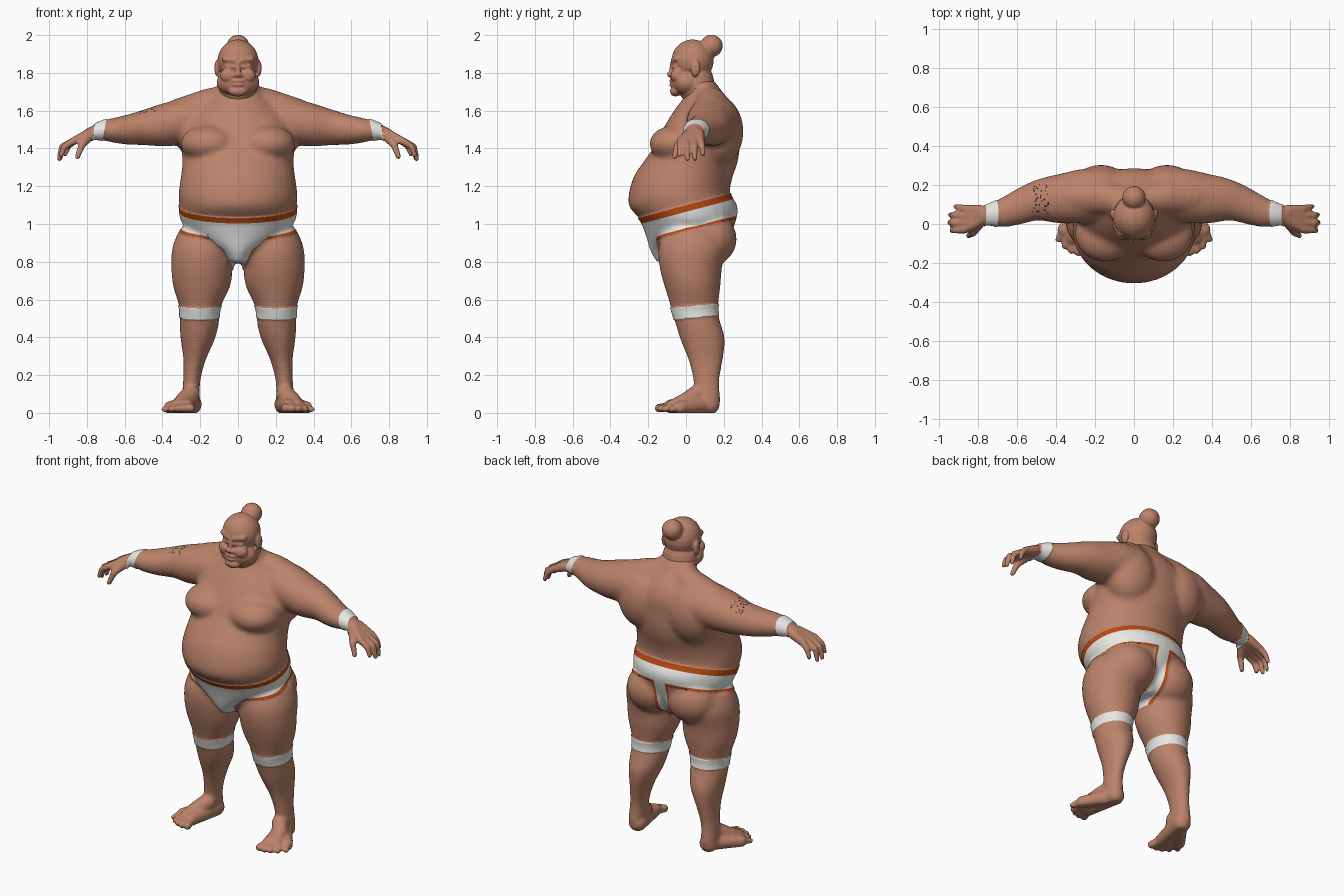
import bpy, bmesh, random
from mathutils import Vector
from math import cos, sin, pi, tau

random.seed(4)
cube = bpy.data.objects.get("Cube")
if cube:
    bpy.data.objects.remove(cube, do_unlink=True)


def material(name, rgb):
    m = bpy.data.materials.new(name)
    m.use_nodes = True
    m.diffuse_color = (*rgb, 1)
    m.node_tree.nodes["Principled BSDF"].inputs["Base Color"].default_value = (*rgb, 1)
    return m


MATERIALS = [material("skin", (0.50, 0.225, 0.145)), material("white cloth", (0.8, 0.8, 0.78)),
             material("orange trim", (0.5, 0.07, 0.006)), material("black ink", (0.01, 0.01, 0.01))]
SKIN, WHITE, ORANGE, BLACK = range(4)


class Form:
    """Overlapping closed shells, mirrored when off-centre."""

    def __init__(self):
        self.verts, self.faces = [], []

    def add_rings(self, rings):
        for s in (1, -1) if abs(sum(p[0] for p in rings[0])) > 1e-3 else (1,):
            start, n = len(self.verts), len(rings[0])
            for ring in rings:
                self.verts += [(s * x, y, z) for x, y, z in ring]
            for k in range(len(rings) - 1):
                a = start + k * n
                self.faces += [(a + i, a + (i + 1) % n, a + n + (i + 1) % n, a + n + i)
                               for i in range(n)]
            last = len(self.verts) - n
            self.faces += [tuple(range(start, start + n))[::-1], tuple(range(last, last + n))]

    def ball(self, centre, radii, n=24):
        x, y, z = centre
        rings = []
        for k in range(n // 2):
            t = pi * (k + .5) / (n // 2)
            rings.append([(x + radii[0] * sin(t) * cos(tau * i / n),
                           y + radii[1] * sin(t) * sin(tau * i / n),
                           z - radii[2] * cos(t)) for i in range(n)])
        self.add_rings(rings)

    def chain(self, *points):
        """Tapering round limb through points (x, y, z, radius)."""
        for a, b in zip(points, points[1:]):
            a, b = Vector(a), Vector(b)
            steps = int((b - a).length / (.5 * min(a[3], b[3]))) + 1
            for i in range(steps + 1):
                p = a + (b - a) * (i / steps)
                self.ball(p[:3], (p[3],) * 3, 12)

    def loft(self, sections, along="z", n=32):
        """Elliptical sections (x, y, z, first radius, second radius)."""
        rings = []
        for x, y, z, ra, rb in smooth_path(sections):
            flat = [(ra * cos(tau * i / n), rb * sin(tau * i / n)) for i in range(n)]
            rings.append([(x + c, y + d, z) if along == "z" else (x, y + c, z + d)
                          for c, d in flat])
        self.add_rings(rings)

    def fuse(self, name, voxel, iterations):
        """Merge the shells into one softened skin; returns the mesh."""
        raw = bpy.data.meshes.new(name + "_raw")
        raw.from_pydata(self.verts, [], self.faces)
        ob = bpy.data.objects.new(name + "_raw", raw)
        bpy.context.collection.objects.link(ob)
        merge = ob.modifiers.new("merge", "REMESH")
        merge.mode, merge.voxel_size = "VOXEL", voxel
        soften = ob.modifiers.new("soften", "SMOOTH")
        soften.factor, soften.iterations = .5, iterations
        dg = bpy.context.evaluated_depsgraph_get()
        mesh = bpy.data.meshes.new_from_object(ob.evaluated_get(dg))
        bpy.data.objects.remove(ob, do_unlink=True)
        bpy.data.meshes.remove(raw)
        return mesh


def smooth_path(sections, steps=3):
    """Catmull-Rom interpolation of section data."""
    k = [Vector(r) for r in sections]
    k = [k[0]] + k + [k[-1]]
    out = []
    for a, b, c, d in zip(k, k[1:], k[2:], k[3:]):
        for i in range(steps):
            t = i / steps
            out.append(b + (c - a) * (t / 2) + (a * 2 - b * 5 + c * 4 - d) * (t * t / 2)
                       + (b * 3 - a - c * 3 + d) * (t ** 3 / 2))
    return out + [k[-1]]


def finish(mesh, name):
    mesh.materials.clear()
    for m in MATERIALS:
        mesh.materials.append(m)
    mesh.polygons.foreach_set("use_smooth", [True] * len(mesh.polygons))
    bpy.context.collection.objects.link(bpy.data.objects.new(name, mesh))


# Trunk: hips, belly, chest and neck
core = Form()
core.loft([(0, 0, .80, .05, .155), (0, 0, .86, .11, .185), (0, .01, .93, .23, .215),
           (0, .01, 1.02, .3, .25), (0, -.015, 1.09, .31, .285), (0, -.035, 1.16, .315, .268),
           (0, -.015, 1.25, .303, .262), (0, .02, 1.32, .295, .252), (0, .055, 1.4, .3, .23),
           (0, .075, 1.48, .3, .21), (0, .095, 1.55, .27, .19), (0, .105, 1.62, .2, .155),
           (0, .1, 1.69, .13, .1), (0, .07, 1.76, .1, .08)])
core.ball((.15, -.05, 1.425), (.155, .145, .1))     # chest
core.ball((.17, .165, 1.49), (.16, .14, .19))       # shoulder blades
core.ball((.14, .12, .92), (.155, .15, .145))       # buttocks
core.chain((.06, .12, 1.66, .08), (.17, .14, 1.615, .1), (.3, .14, 1.56, .11))

# Arms
core.loft([(.12, .14, 1.55, .13, .12), (.25, .145, 1.55, .14, .125), (.38, .13, 1.527, .128, .117),
           (.49, .125, 1.513, .107, .096), (.58, .095, 1.5, .097, .081), (.66, .065, 1.496, .082, .066),
           (.72, .052, 1.495, .063, .052), (.78, .045, 1.484, .047, .034),
           (.82, .042, 1.465, .05, .03)], along="x")

# Legs
core.loft([(.17, .04, .97, .14, .15), (.185, .035, .88, .162, .18), (.19, .025, .78, .163, .167),
           (.192, .033, .68, .154, .15), (.198, .041, .6, .124, .133), (.203, .046, .54, .104, .123),
           (.205, .062, .48, .105, .12), (.213, .088, .39, .091, .119), (.23, .104, .28, .059, .092),
           (.245, .108, .17, .046, .07), (.25, .11, .08, .049, .073), (.25, .11, .02, .05, .07)])
core_mesh = core.fuse("core", .013, 9)

# Hands and feet joined to the trunk and limbs
limbs = Form()
limbs.verts = [tuple(v.co) for v in core_mesh.vertices]
limbs.faces = [tuple(p.vertices) for p in core_mesh.polygons]
bpy.data.meshes.remove(core_mesh)
for i, (x, z) in enumerate([(.925, 1.37), (.952, 1.345), (.957, 1.345), (.945, 1.365)]):
    y = .078 - .036 * i
    limbs.chain((.79, .07 - .018 * i, 1.475, .03), (.87, y, 1.44, .021),
                (x - .025, y * 1.1, 1.41, .017), (x - .01, y * 1.15, z, .014))
limbs.chain((.79, .01, 1.465, .03), (.825, -.045, 1.42, .02), (.85, -.06, 1.355, .015))
limbs.chain((.245, .125, .045, .055), (.27, -.08, .035, .038))
limbs.chain((.25, .1, .045, .05), (.36, -.03, .028, .035))
limbs.chain((.25, .06, .1, .05), (.29, 0, .06, .048), (.315, -.07, .036, .036))
for i in range(5):
    tip = (.25 + .035 * i, -.145 + .006 * (i - .7) ** 2, .026 - .002 * i, .024 - .002 * i)
    limbs.chain((.27 + .022 * i, -.07 + .01 * i, .033, .025), tip)
body_mesh = limbs.fuse("body", .009, 3)


# Cloth edges cut into the skin, then coloured by region
def cut(bm, point, normal, region):
    faces = [f for f in bm.faces if region(f.calc_center_median())]
    geom = faces + list({e for f in faces for e in f.edges}) + list({v for f in faces for v in f.verts})
    bmesh.ops.bisect_plane(bm, geom=geom, dist=1e-5, plane_co=point, plane_no=normal)


SLOPE = .26
BELT = (.962, .975, 1.065, 1.1)
KNEE = (.5, .563)
WRIST = (.705, .762)
APRON = (1.06, .43)

bm = bmesh.new()
bm.from_mesh(body_mesh)
for h in BELT:
    cut(bm, (0, 0, h), (0, -SLOPE, 1), lambda c: .85 < c.z < 1.25)
for h in KNEE:
    cut(bm, (0, 0, h), (0, -.1, 1), lambda c: .4 < c.z < .7)
for s in (1, -1):
    for d in WRIST:
        cut(bm, (s * d, 0, 1.5), (s, 0, .2), lambda c: .6 < s * c.x < .85)
    for m in APRON:
        cut(bm, (s * .07, 0, .86), (s, 0, -m), lambda c: c.y < 0 and .76 < c.z < 1)
    for w in (.038, .05):
        cut(bm, (s * w, 0, 0), (1, 0, 0), lambda c: c.y > 0 and .74 < c.z < 1.06)


def colour(c):
    x, h = abs(c.x), c.z - SLOPE * c.y
    if BELT[0] < h < BELT[3]:
        if BELT[1] < h < BELT[2] or (c.y < 0 and h < 1 and x < .15):
            return WHITE
        return WHITE if c.y > 0 and h < 1 and x < .038 else ORANGE
    if .76 < c.z < 1.05 and h < 1:
        if c.y < 0:
            return WHITE if x < max(.07 + (c.z - .86) * m for m in APRON) else SKIN
        return WHITE if x < .038 else ORANGE if x < .05 else SKIN
    if KNEE[0] < c.z - .1 * c.y < KNEE[1]:
        return WHITE
    if WRIST[0] < x + .2 * (c.z - 1.5) < WRIST[1]:
        return WHITE
    # Scattered ink specks on the right upper arm
    if -.53 < c.x < -.43 and .05 < c.y < .2 and c.z > 1.53 and random.random() < .1:
        return BLACK
    return SKIN


bm.normal_update()
for f in bm.faces:
    f.material_index = colour(f.calc_center_median())
# Raise the cloth slightly off the skin
cloth = {v for f in bm.faces if f.material_index in (WHITE, ORANGE) for v in f.verts}
for v in cloth:
    v.co += v.normal * .005
# Flat soles
for v in bm.verts:
    v.co.z = max(v.co.z, 0)
indices = [f.material_index for f in bm.faces]
bm.to_mesh(body_mesh)
bm.free()
finish(body_mesh, "body")
body_mesh.polygons.foreach_set("material_index", indices)

# Head with jowls, face, ears and topknot
head = Form()
head.ball((0, .035, 1.865), (.108, .112, .112))
head.ball((0, .005, 1.75), (.114, .083, .075))
head.ball((0, .055, 1.74), (.105, .095, .12))
head.ball((0, .135, 1.943), (.06, .06, .059))
head.ball((.05, -.045, 1.785), (.045, .037, .04))                # cheeks
head.ball((0, -.055, 1.703), (.05, .03, .028))                   # chin
head.ball((0, -.08, 1.792), (.018, .022, .016))                  # nose
head.ball((.02, -.072, 1.788), (.014, .017, .012))
head.chain((0, -.07, 1.85, .014), (0, -.078, 1.8, .014))
head.chain((.018, -.067, 1.865, .016), (.07, -.045, 1.874, .018))    # brows
head.chain((.025, -.066, 1.832, .011), (.06, -.052, 1.833, .011))    # lower lids
head.ball((0, -.072, 1.759), (.036, .017, .01))                  # lips
head.ball((0, -.072, 1.737), (.032, .017, .01))
head.ball((.11, .05, 1.825), (.015, .027, .045))                 # ears
finish(head.fuse("head", .006, 3), "head")
